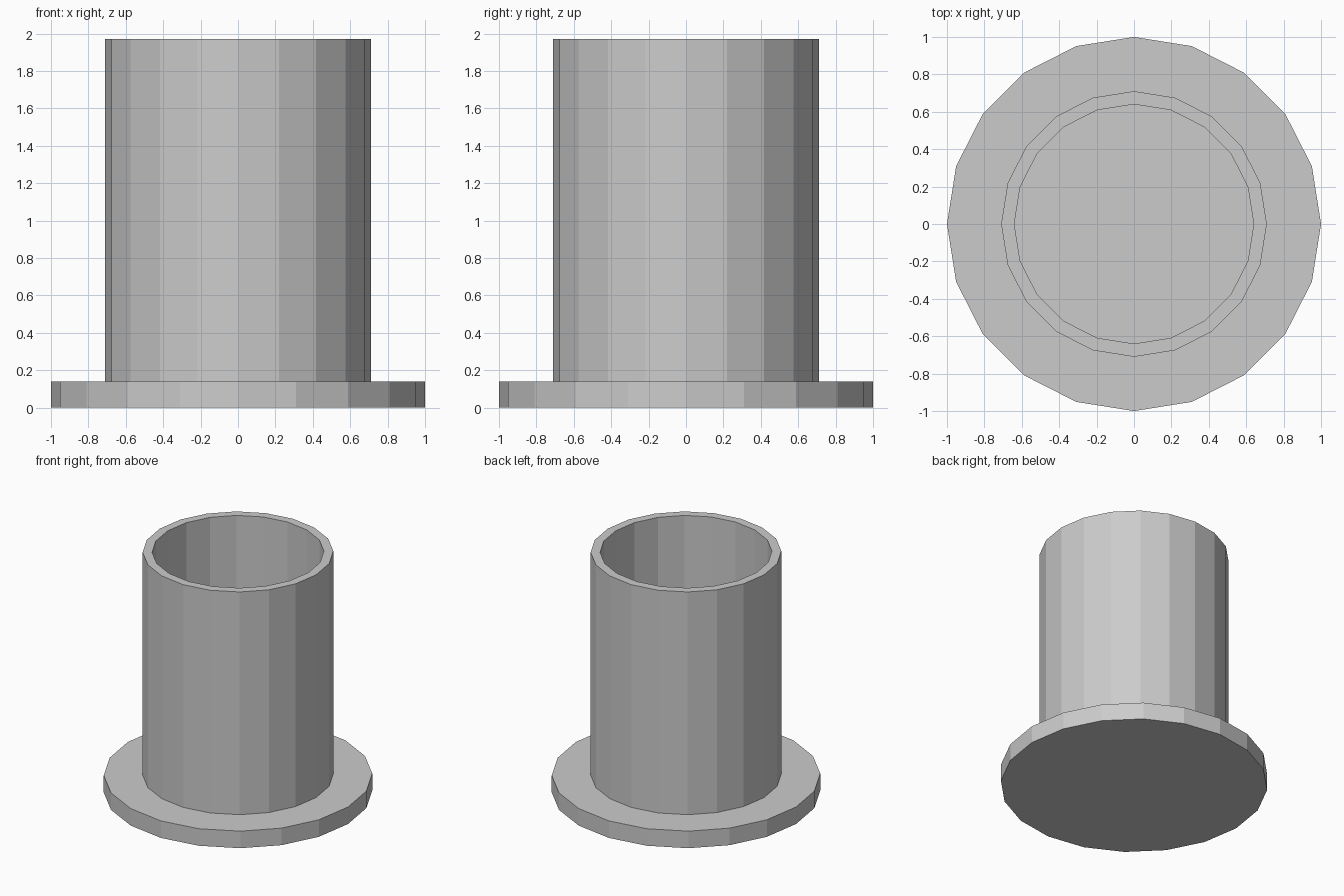
import bpy, bmesh
from math import cos, sin, tau

if "Cube" in bpy.data.objects:
    bpy.data.objects.remove(bpy.data.objects["Cube"])

SIDES = 20

# Half profile (radius, height): flange, outer wall, rim, inner wall
PROFILE = [(1.0, 0.0), (1.0, 0.14), (0.71, 0.14), (0.71, 1.97),
           (0.64, 1.97), (0.64, 0.14)]

bm = bmesh.new()
rings = [[bm.verts.new((r * cos(tau * i / SIDES), r * sin(tau * i / SIDES), z))
          for i in range(SIDES)] for r, z in PROFILE]

# Walls between neighbouring rings
for low, high in zip(rings, rings[1:]):
    for i in range(SIDES):
        j = (i + 1) % SIDES
        bm.faces.new((low[i], low[j], high[j], high[i]))

# Closed underside and inner floor
bm.faces.new(rings[0][::-1])
bm.faces.new(rings[-1])
bmesh.ops.recalc_face_normals(bm, faces=bm.faces[:])

mesh = bpy.data.meshes.new("flanged_tube")
bm.to_mesh(mesh)
bm.free()
bpy.context.collection.objects.link(bpy.data.objects.new("flanged_tube", mesh))
